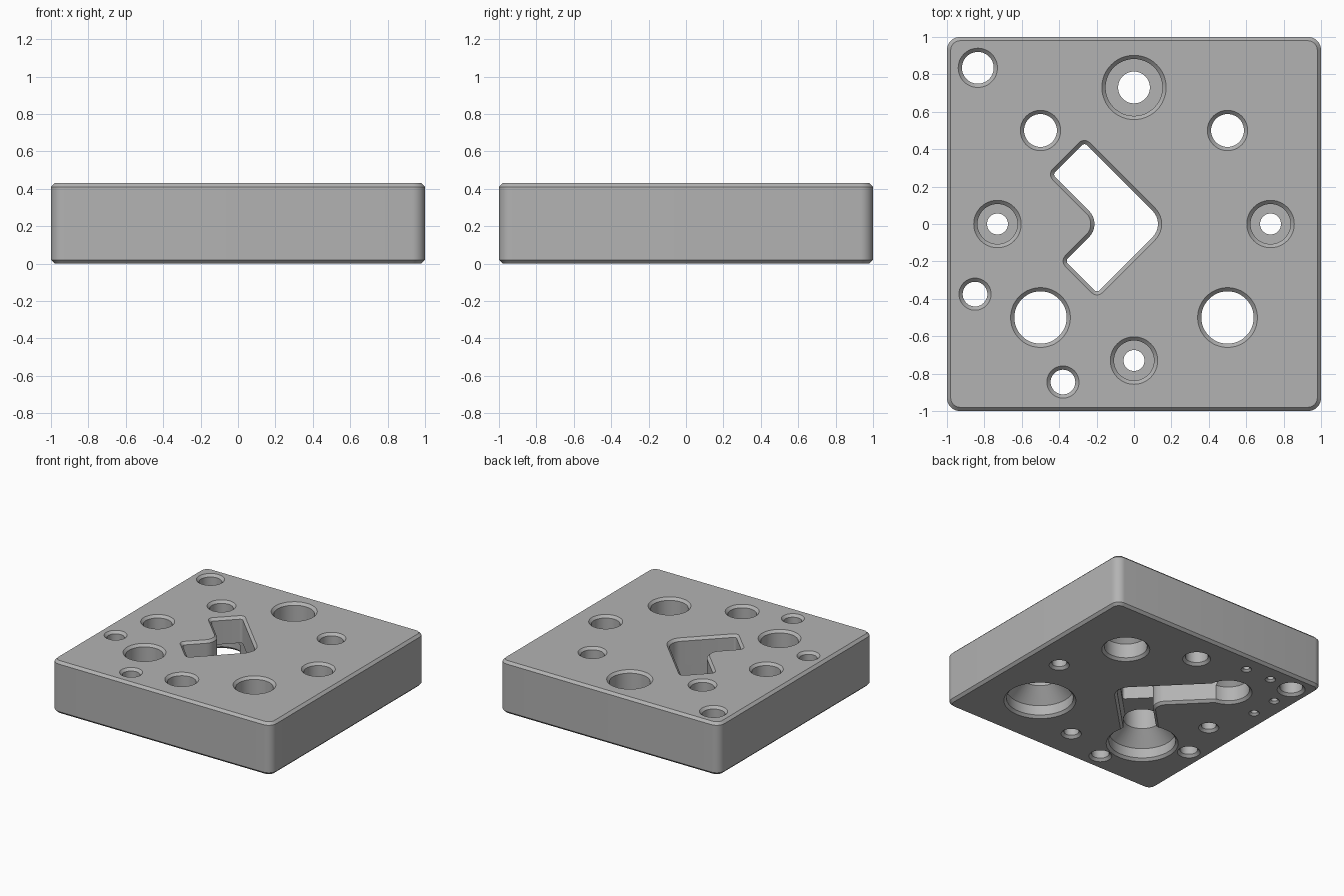
import bpy, bmesh, math
from mathutils import Vector

if "Cube" in bpy.data.objects:
    bpy.data.objects.remove(bpy.data.objects["Cube"])

H = 0.43      # plate thickness
C = 0.02      # chamfer on every rim
X = 0.03      # how far cutters overshoot the faces

grey = bpy.data.materials.new("grey_metal")
grey.diffuse_color = (0.45, 0.45, 0.45, 1)
grey.use_nodes = True
grey.node_tree.nodes["Principled BSDF"].inputs["Base Color"].default_value = grey.diffuse_color


def loft(name, rings):
    """Closed solid through a stack of (outline, z) rings."""
    bm = bmesh.new()
    loops = [[bm.verts.new((p[0], p[1], z)) for p in pts] for pts, z in rings]
    n = len(loops[0])
    for a, b in zip(loops, loops[1:]):
        for i in range(n):
            j = (i + 1) % n
            bm.faces.new((a[i], a[j], b[j], b[i]))
    bm.faces.new(loops[0][::-1])
    bm.faces.new(loops[-1])
    bmesh.ops.recalc_face_normals(bm, faces=bm.faces)
    me = bpy.data.meshes.new(name)
    bm.to_mesh(me)
    bm.free()
    me.materials.append(grey)
    ob = bpy.data.objects.new(name, me)
    bpy.context.collection.objects.link(ob)
    return ob


def fillet(corners, seg=8):
    """Round each (point, radius) corner of a polygon."""
    out, n = [], len(corners)
    for i, (p, r) in enumerate(corners):
        u = (corners[i - 1][0] - p).normalized()
        v = (corners[(i + 1) % n][0] - p).normalized()
        half = u.angle(v) / 2
        centre = p + (u + v).normalized() * (r / math.sin(half))
        s = p + u * (r / math.tan(half)) - centre
        e = p + v * (r / math.tan(half)) - centre
        a0 = math.atan2(s.y, s.x)
        da = (math.atan2(e.y, e.x) - a0 + math.pi) % (2 * math.pi) - math.pi
        for k in range(seg + 1):
            a = a0 + da * k / seg
            out.append(centre + r * Vector((math.cos(a), math.sin(a))))
    return out


def square(d):
    s = 1 - d
    return fillet([(Vector((x * s, y * s)), 0.07 - d)
                   for x, y in ((1, 1), (-1, 1), (-1, -1), (1, -1))])


def vee(h, e1, e2, d):
    """V-shaped slot outline: half width h, arm lengths e1 and e2, grown by d."""
    q = math.sqrt(0.5)
    a, n1 = Vector((-q, q)), Vector((q, q))
    b, n2 = Vector((-q, -q)), Vector((q, -q))
    h, e1, e2, r = h + d, e1 + d, e2 + d, 0.02 + d
    return fillet([(Vector((h / q, 0)), 0.1 + d),
                   (a * e1 + n1 * h, r), (a * e1 - n1 * h, r),
                   (Vector((-h / q, 0)), 0.1 - d),
                   (b * e2 - n2 * h, r), (b * e2 + n2 * h, r)])


def bore(name, x, y, profile, seg=48):
    """Round cutter from (radius, z) steps."""
    def ring(r):
        return [(x + r * math.cos(2 * math.pi * i / seg),
                 y + r * math.sin(2 * math.pi * i / seg)) for i in range(seg)]
    return loft(name, [(ring(r), z) for r, z in profile])


def low(r):   # chamfered mouth on the underside
    return [(r + C + X, -X), (r, C)]


def high(r):  # chamfered mouth on the upper face
    return [(r, H - C), (r + C + X, H + X)]


# Plate with rounded corners and chamfered rims
plate = loft("plate", [(square(C), 0), (square(0), C), (square(0), H - C), (square(C), H)])
cutters = []

# Large bores, countersunk from below: x, y, upper radius, lower radius
for x, y, r, big in ((-0.5, 0.5, 0.088, 0.16), (0.5, 0.5, 0.088, 0.16),
                     (-0.5, -0.5, 0.14, 0.25), (0.5, -0.5, 0.14, 0.25)):
    cutters.append(bore("stepped_bore", x, y,
                        low(big) + [(big, 0.21 - (big - r)), (r, 0.21)] + high(r)))

# Screw holes, counterbored from above
for x, y, r, big in ((0, 0.73, 0.085, 0.152), (0, -0.73, 0.056, 0.107),
                     (-0.73, 0, 0.056, 0.107), (0.73, 0, 0.056, 0.107)):
    cutters.append(bore("screw_hole", x, y, low(r) + [(r, 0.2), (big, 0.2)] + high(big)))

# Plain through holes
for x, y, r in ((-0.835, 0.835, 0.085), (-0.85, -0.375, 0.066), (-0.38, -0.845, 0.066)):
    cutters.append(bore("through_hole", x, y, low(r) + high(r)))

# Small blind holes in the underside
for p in (0.385, 0.62):
    for x, y in ((-p, 0.85), (-0.85, p)):
        cutters.append(bore("blind_hole", x, y,
                            [(0.025 + 0.015 + X, -X), (0.025, 0.015), (0.025, 0.2)], 24))

# V slot through the upper face, and the longer channel below joining two bores
cutters.append(loft("vee_slot", [(vee(0.12, 0.495, 0.40, 0), 0.1),
                                 (vee(0.12, 0.495, 0.40, 0), H - C),
                                 (vee(0.12, 0.495, 0.40, C + X), H + X)]))
cutters.append(loft("vee_channel", [(vee(0.123, 0.62, 0.70, C + X), -X),
                                    (vee(0.123, 0.62, 0.70, 0), C),
                                    (vee(0.123, 0.62, 0.70, 0), 0.215)]))

# Cut everything out of the plate
bpy.context.view_layer.objects.active = plate
for c in cutters:
    c.hide_render = True
    m = plate.modifiers.new("cut", 'BOOLEAN')
    m.operation, m.solver, m.object = 'DIFFERENCE', 'EXACT', c
    bpy.ops.object.modifier_apply(modifier=m.name)
    bpy.data.objects.remove(c)

# Smooth round walls, crisp chamfers
plate.select_set(True)
bpy.ops.object.shade_smooth_by_angle(angle=math.radians(30))
